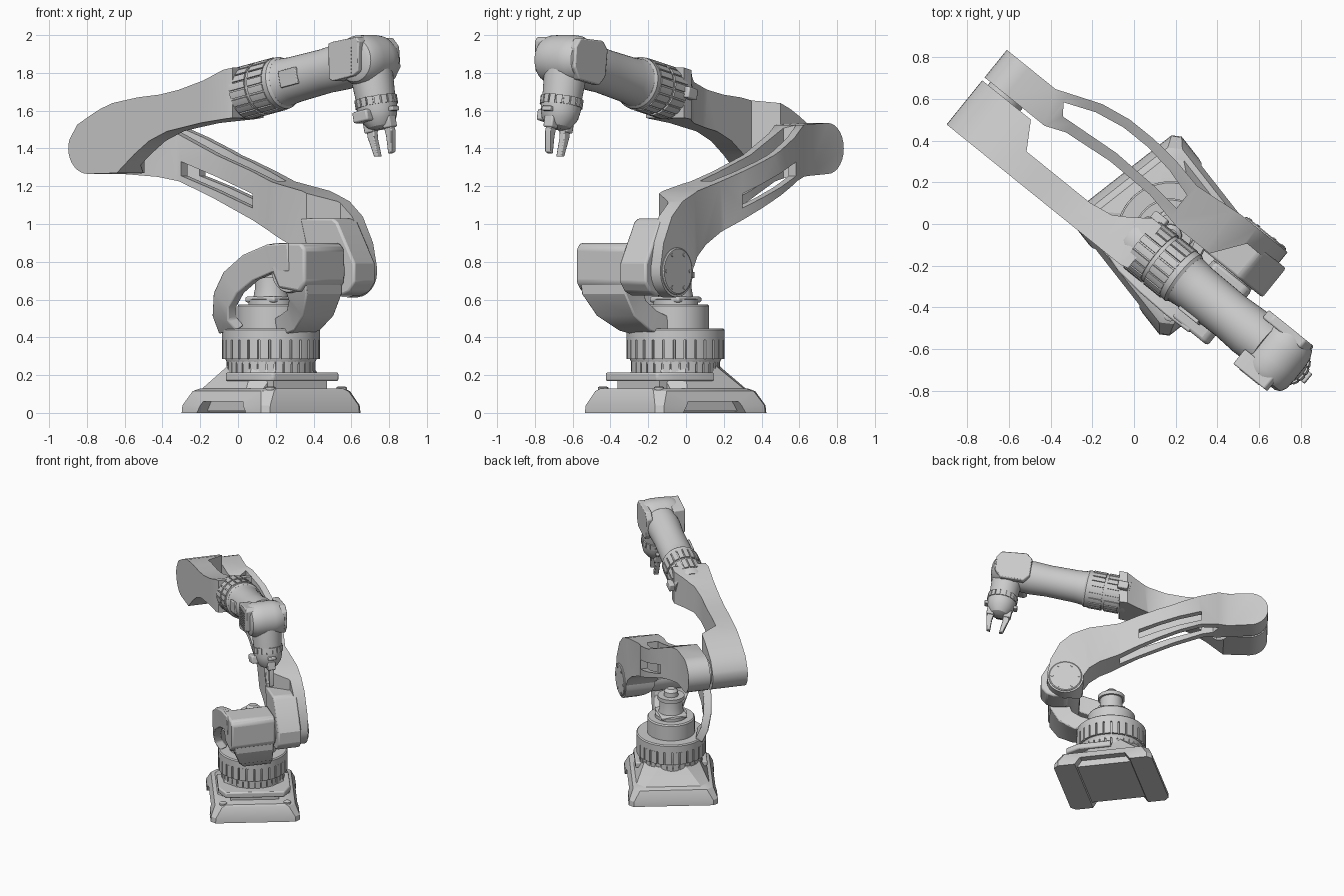
import bpy, bmesh
from math import sin, cos, pi, radians
from mathutils import Matrix, Vector

if "Cube" in bpy.data.objects:
    bpy.data.objects.remove(bpy.data.objects["Cube"])

# Working frame: x along the arm, y across it, origin on the turntable axis
PLACE = Matrix.Translation((0.175, -0.055, 0)) @ Matrix.Rotation(radians(-38.9), 4, 'Z')
I = Matrix.Identity(4)


def at(x, y, z, deg=0, axis='Y'):
    return Matrix.Translation((x, y, z)) @ Matrix.Rotation(radians(deg), 4, axis)


def loft(name, loops, mat=I, bevel=0.0):
    """Skin equal-sized point loops and cap both ends."""
    bm = bmesh.new()
    rows = [[bm.verts.new(mat @ Vector(p)) for p in lp] for lp in loops]
    n = len(rows[0])
    for a, b in zip(rows, rows[1:]):
        for i in range(n):
            bm.faces.new((a[i], a[(i + 1) % n], b[(i + 1) % n], b[i]))
    bm.faces.new(rows[0])
    bm.faces.new(rows[-1])
    bmesh.ops.recalc_face_normals(bm, faces=bm.faces)
    me = bpy.data.meshes.new(name)
    bm.to_mesh(me)
    bm.free()
    ob = bpy.data.objects.new(name, me)
    bpy.context.collection.objects.link(ob)
    if bevel:
        m = ob.modifiers.new("bevel", 'BEVEL')
        m.width, m.segments, m.limit_method = bevel, 2, 'ANGLE'
    return ob


def lathe(name, prof, mat=I, n=40):
    return loft(name, [[(r * cos(2 * pi * i / n), r * sin(2 * pi * i / n), h) for i in range(n)]
                       for r, h in prof], mat)


def side(name, pts, y0, y1, mat=I, bevel=0.0):
    return loft(name, [[(u, y, z) for u, z in pts] for y in (y0, y1)], mat, bevel)


def plan(name, pts, z0, z1, mat=I, bevel=0.0):
    return loft(name, [[(u, v, z) for u, v in pts] for z in (z0, z1)], mat, bevel)


def box(name, c, s, mat=I, bevel=0.0):
    x, y = s[0] / 2, s[1] / 2
    return plan(name, [(-x, -y), (x, -y), (x, y), (-x, y)], -s[2] / 2, s[2] / 2,
                mat @ Matrix.Translation(c), bevel)


def slotted(name, r, depth, teeth, z0, z1, mat=I):
    pts = []
    for i in range(teeth):
        for f, rr in ((0, r), (.27, r), (.54, r), (.8, r), (.81, r - depth), (.99, r - depth)):
            a = 2 * pi * (i + f) / teeth
            pts.append((rr * cos(a), rr * sin(a)))
    return plan(name, pts, z0, z1, mat)


def boolean(ob, cutter, op):
    m = ob.modifiers.new("cut", 'BOOLEAN')
    m.object, m.operation, m.solver = cutter, op, 'EXACT'
    bpy.context.view_layer.objects.active = ob
    bpy.ops.object.modifier_apply(modifier=m.name)
    bpy.data.objects.remove(cutter)


def arc(cx, cz, r, a0, a1, n=8):
    return [(cx + r * cos(radians(a0 + (a1 - a0) * i / n)),
             cz + r * sin(radians(a0 + (a1 - a0) * i / n))) for i in range(n + 1)]


def strip(name, rows, radial=False):
    """Rectangular bar through (point, half width, half thickness) rows."""
    P = [Vector(r[0]) for r in rows]
    loops = []
    for i, (p, hw, ht) in enumerate(rows):
        p = P[i]
        t = (P[min(i + 1, len(P) - 1)] - P[max(i - 1, 0)]).normalized()
        if radial:
            out = Vector((p.x * .6, p.y, 0)).normalized()
            w = t.cross(out).normalized()
        else:
            w = Vector((0, 1, 0))
        k = w.cross(t).normalized()
        loops.append([p + w * hw * a + k * ht * b for a, b in ((-1, -1), (1, -1), (1, 1), (-1, 1))])
    return loft(name, loops, bevel=.008)


# Base, turned a little against the arm
B = at(0, 0, 0, -13, 'Z')


def outline(u0, u1, v, c, z):
    return [(u0, c - v, z), (u0 + c, -v, z), (u1 - c, -v, z), (u1, c - v, z),
            (u1, v - c, z), (u1 - c, v, z), (u0 + c, v, z), (u0, v - c, z)]


foot = loft("base_foot", [outline(-.375, .375, .335, .035, 0), outline(-.372, .372, .332, .035, .04),
                          outline(-.34, .345, .3, .05, .115), outline(-.31, .33, .27, .05, .13)], B)
boolean(foot, side("foot_arch", [(-.21, -.1), (.21, -.1), (.21, 0), (.17, .06), (-.17, .06), (-.21, 0)],
                   -.5, .5, B), 'DIFFERENCE')
side("foot_arch_core", [(-.22, .01), (.22, .01), (.22, .08), (-.22, .08)], -.27, .27, B)
loft("base_neck", [outline(-.32, .2, .28, .06, .115), outline(-.22, .2, .21, .1, .24),
                   outline(-.2, .2, .2, .1, .27)], B)
plan("base_front_plate", [(-.05, -.27), (.2, -.27), (.3, -.22), (.3, .22), (.2, .27), (-.05, .27)],
     .168, .215, B, bevel=.01)
box("front_pillar", (.15, 0, .14), (.2, .36, .07), B)
for s in (-1, 1):
    lathe("base_bolt", [(.028, .09), (.028, .135), (.018, .14)], B @ at(.3, s * .24, 0), 12)

# Turntable
slotted("bearing_ring", .235, .012, 32, .215, .272)
lathe("turntable_core", [(.23, .26), (.245, .29), (.245, .4)])
slotted("turntable_slots", .26, .016, 28, .285, .385)
lathe("turntable_rim", [(.26, .385), (.26, .438), (.252, .446), (.178, .446), (.178, .565), (.17, .575)])
lathe("centre_motor", [(.12, .57), (.12, .6), (.095, .605), (.085, .66), (.085, .735), (.055, .74),
                       (.052, .78), (.03, .8)], n=32)
lathe("motor_collar", [(.1, .715), (.1, .745)], n=32)
box("motor_flange", (0, 0, .6), (.2, .2, .03), bevel=.01)

# Shoulder yoke
side("yoke_block", [(.25, .9), (.44, .9), (.47, .87), (.47, .69), (.43, .64), (.29, .66), (.23, .78)],
     -.3, .04, bevel=.015)
strip("yoke_front_leg", [((.37, -.13, .74), .16, .09), ((.385, -.12, .64), .15, .075),
                         ((.345, -.09, .555), .13, .065), ((.26, -.05, .49), .11, .06),
                         ((.13, -.02, .45), .1, .05)])
strip("yoke_side_leg", [((.36, -.26, .825), .075, .045), ((.23, -.27, .82), .075, .035),
                        ((.08, -.27, .77), .075, .03), ((-.04, -.265, .69), .075, .03),
                        ((-.11, -.25, .6), .075, .03), ((-.135, -.225, .51), .08, .03),
                        ((-.115, -.19, .44), .09, .03)], radial=True)
lathe("shoulder_axle", [(.11, -.29), (.115, -.28), (.115, .25)], at(.35, 0, .75, -90, 'X'))

# Upper arm: side profile trimmed by a plan outline, hollowed between two rails
upper = side("upper_arm", arc(-1.035, 1.4, .135, 270, 90, 14) + [
    (-.8, 1.525), (-.7, 1.48), (-.45, 1.365), (-.05, 1.225), (.17, 1.175), (.3, 1.12), (.39, 1.04),
    (.46, .9)] + arc(.35, .75, .138, 10, -185, 14) + [
    (.17, .83), (.09, .89), (-.08, .97), (-.5, 1.15), (-.68, 1.225), (-.8, 1.25)], -.1, .5)
boolean(upper, plan("trim", [(-1.3, .03), (-.8, .03), (-.7, .07), (-.45, .095), (-.2, .09), (0, .05),
                             (.2, .05), (.31, .2), (.6, .2), (.6, .29), (.2, .29), (-.05, .265),
                             (-.2, .295), (-.35, .31), (-.5, .31), (-.65, .285), (-.87, .2),
                             (-1.3, .2)], .4, 1.8), 'INTERSECT')
boolean(upper, plan("rail_gap", [(-.76, .12), (-.45, .145), (-.2, .135), (-.06, .12), (-.06, .2),
                                 (-.2, .24), (-.35, .262), (-.5, .262), (-.65, .235), (-.8, .175)],
                    .4, 1.8), 'DIFFERENCE')
boolean(upper, side("window", [(-.67, 1.33), (-.67, 1.255), (-.2, 1.085), (-.2, 1.16)], -.2, .6), 'DIFFERENCE')
side("shoulder_motor_box", [(.16, 1.03), (.38, 1.03), (.41, 1.01), (.53, .79), (.53, .69), (.49, .64),
                            (.44, .622), (.35, .62), (.25, .7)], .045, .225, bevel=.012)
lathe("shoulder_cap", [(.125, .28), (.125, .295), (.118, .3)], at(.35, 0, .75, -90, 'X'))
for i in range(6):
    a = i * pi / 3
    lathe("cap_screw", [(.01, .29), (.01, .304)],
          at(.35 + .1 * cos(a), 0, .75 + .1 * sin(a), -90, 'X'), 8)
lathe("elbow_axle", [(.1, -.02), (.1, .06)], at(-1.035, 0, 1.4, -90, 'X'))

# Forearm beam
fore = side("forearm", arc(-1.035, 1.4, .135, 270, 160, 10) + [
    (-1.11, 1.525), (-1.02, 1.575), (-.95, 1.61), (-.87, 1.64), (-.7, 1.67), (-.55, 1.685),
    (-.42, 1.71), (-.25, 1.76), (-.12, 1.815), (-.05, 1.83), (0, 1.57), (-.27, 1.535), (-.5, 1.49),
    (-.62, 1.44), (-.72, 1.37), (-.84, 1.27)], -.5, .2)
boolean(fore, plan("trim", [(-1.3, -.26), (-.1, -.26), (-.06, -.25), (-.06, .01), (-.12, .01), (-.2, -.05),
                            (-.28, -.1), (-.4, -.12), (-.79, -.12), (-.87, .012), (-1.3, .012)], 1, 2.1),
        'INTERSECT')

# Forearm tube and slotted collars
F = at(0, -.12, 1.71, 78)
lathe("forearm_tube", [(.125, -.14), (.134, -.12), (.134, .18), (.128, .2), (.122, .26), (.118, .48),
                       (.125, .6), (.12, .7)], F)
slotted("collar_rear", .143, .008, 20, -.075, .03, F)
slotted("collar_front", .143, .008, 20, .05, .15, F)
lathe("collar_edge", [(.138, .15), (.14, .18), (.13, .195)], F)
box("tube_panel", (0, -.12, .32), (.09, .02, .12), F, .005)
box("cable_bracket", (0, .145, -.09), (.06, .05, .08), F, .008)

# Wrist head
W = at(.765, 0, 1.868, -90, 'X')
lathe("wrist_head", [(.09, -.262), (.115, -.25), (.13, -.22), (.133, -.16), (.133, -.08), (.128, -.04),
                     (.112, -.005), (.085, .01)], W)
side("wrist_cover", [(.63, 1.97), (.82, 1.985), (.86, 1.94), (.87, 1.83), (.83, 1.765), (.66, 1.735),
                     (.61, 1.78), (.59, 1.92)], -.03, .018, bevel=.008)
side("wrist_grille_box", [(.62, 1.955), (.65, 1.965), (.81, 1.99), (.83, 1.97), (.825, 1.81), (.79, 1.785),
                          (.65, 1.755), (.625, 1.77)], -.29, -.2, bevel=.006)
for i in range(8):
    box("grille_slat", (.72, -.29, 1.8 + i * .019), (.12, .006, .008))

# Hand, built downwards from the head
H = at(.765, -.12, 1.868, 168)
lathe("wrist_stem", [(.115, 0), (.112, .1), (.105, .21)], H)
slotted("hand_ring", .114, .008, 18, .205, .25, H)
lathe("hand_dome", [(.108, .25), (.105, .28), (.095, .32), (.065, .36), (.03, .375)], H, 32)
box("gripper_plate", (0, 0, .285), (.25, .06, .025), H, .006)
box("gripper_plate", (.02, -.06, .3), (.1, .15, .06), H, .01)
for s in (-1, 1):
    side("gripper_finger", [(s * .03, .33), (s * .08, .33), (s * .085, .4), (s * .062, .51),
                            (s * .035, .515), (s * .04, .42)], -.018, .018, H, .005)
    box("finger_knuckle", (s * .065, 0, .345), (.055, .06, .07), H, .008)

# Smooth the round parts and place everything in the final frame
bpy.context.view_layer.update()
for ob in bpy.context.scene.objects:
    ob.matrix_world = PLACE
    ob.select_set(True)
    bpy.context.view_layer.objects.active = ob
bpy.ops.object.shade_smooth_by_angle(angle=radians(28))
